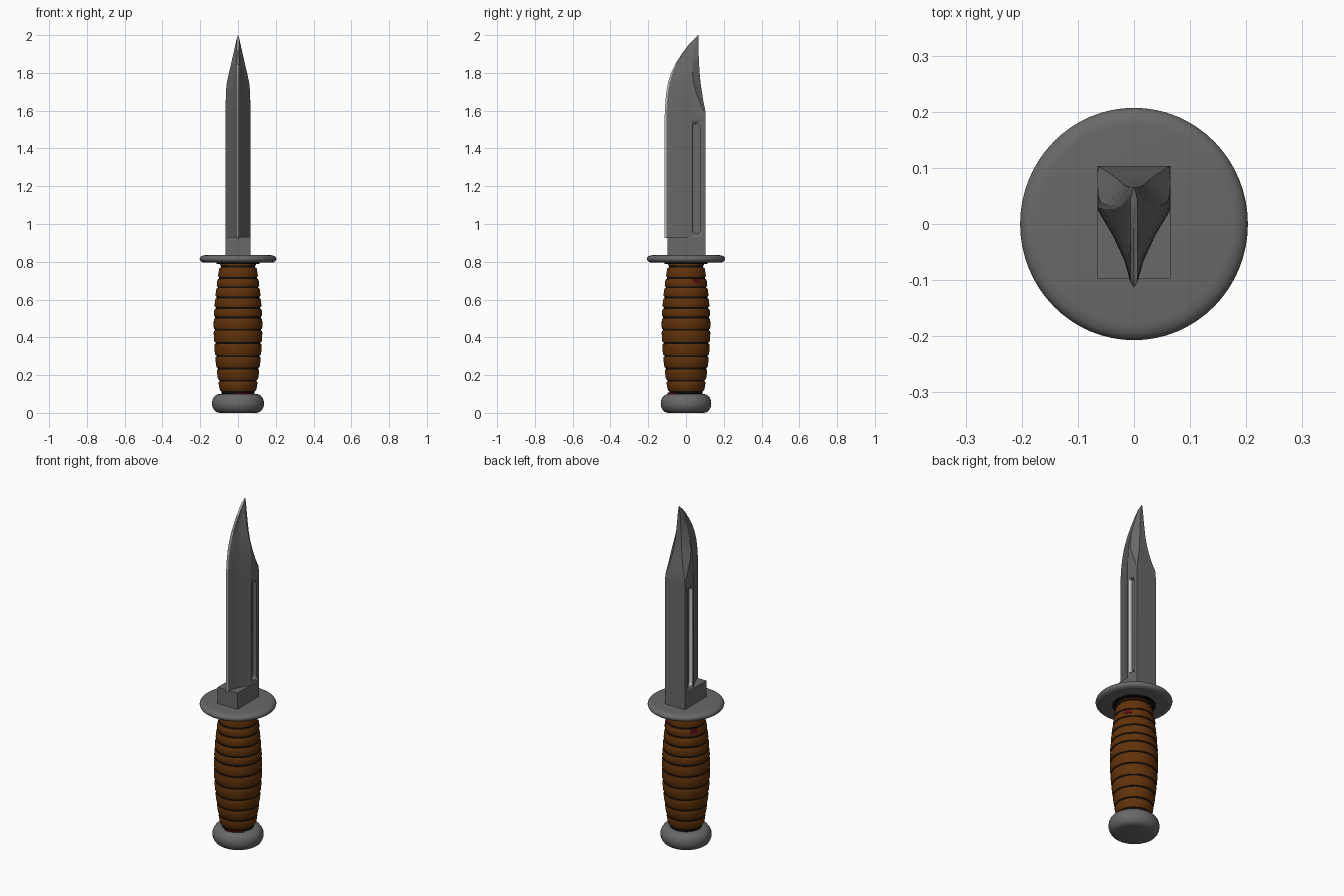
import bpy, bmesh, math

if "Cube" in bpy.data.objects:
    bpy.data.objects.remove(bpy.data.objects["Cube"], do_unlink=True)


def material(name, rgb):
    m = bpy.data.materials.new(name)
    m.use_nodes = True
    m.diffuse_color = (*rgb, 1)
    m.node_tree.nodes["Principled BSDF"].inputs["Base Color"].default_value = (*rgb, 1)
    return m


STEEL = material("grey steel", (0.14, 0.14, 0.14))
BRIGHT = material("bright ground steel", (0.55, 0.55, 0.55))
LEATHER = material("brown leather", (0.12, 0.032, 0.003))
BLACK = material("black spacer", (0.004, 0.004, 0.004))
RED = material("dark red mark", (0.11, 0.004, 0.006))


def finish(name, bm, mats, angle=35):
    bmesh.ops.recalc_face_normals(bm, faces=bm.faces)
    me = bpy.data.meshes.new(name)
    bm.to_mesh(me)
    bm.free()
    ob = bpy.data.objects.new(name, me)
    bpy.context.collection.objects.link(ob)
    for m in mats:
        me.materials.append(m)
    bpy.ops.object.select_all(action="DESELECT")
    ob.select_set(True)
    bpy.context.view_layer.objects.active = ob
    bpy.ops.object.shade_smooth_by_angle(angle=math.radians(angle))
    return ob


def loft(bm, rings):
    """Skin equal closed rings of points, cap both ends, return the side faces."""
    loops = [[bm.verts.new(p) for p in r] for r in rings]
    faces = []
    for a, b in zip(loops, loops[1:]):
        for i in range(len(a)):
            j = (i + 1) % len(a)
            faces.append(bm.faces.new((a[i], a[j], b[j], b[i])))
    bm.faces.new(loops[0])
    bm.faces.new(loops[-1])
    return faces


def lathe(name, profile, mats, n=48, sy=1.0, angle=35):
    bm = bmesh.new()
    turn = [2 * math.pi * i / n for i in range(n)]
    loft(bm, [[(r * math.cos(t), r * sy * math.sin(t), z) for t in turn] for r, z in profile])
    return finish(name, bm, mats, angle)


def rounded(r, z0, z1, bulge, steps=10):
    """Profile with an elliptical outer edge."""
    zc, h = (z0 + z1) / 2, (z1 - z0) / 2
    angles = [math.pi * (k / steps - 0.5) for k in range(steps + 1)]
    return [(r - bulge + bulge * math.cos(a), zc + h * math.sin(a)) for a in angles]


# Pommel, guard and the black spacer under the guard
lathe("pommel", rounded(0.138, 0.0, 0.1, 0.04), [STEEL], sy=0.97, angle=50)
lathe("guard", rounded(0.203, 0.795, 0.835, 0.03), [STEEL], n=64, sy=1.02, angle=50)
lathe("guard_spacer", [(0.115, 0.789), (0.115, 0.798)], [BLACK])


# Handle: barrel of leather washers with black grooves between them
def grip_radius(z):
    u = (z - 0.45) / 0.34
    return 0.129 - 0.034 * abs(u) ** 1.8


grooves = [0.112, 0.17, 0.235, 0.3, 0.37, 0.44, 0.505, 0.555, 0.61, 0.665, 0.715, 0.775]
GAP = 0.005
lathe("grip_core", [(grip_radius(z) - 0.007, z) for z in [0.09] + grooves + [0.79]], [BLACK])
for k, (lo, hi) in enumerate(zip(grooves, grooves[1:] + [0.794])):
    a, b = lo + GAP, hi - GAP
    c = 0.15 * (b - a)
    prof = [(grip_radius(a) - 0.01, a), (grip_radius(a) - 0.003, a), (grip_radius(a + c), a + c),
            (grip_radius((a + b) / 2), (a + b) / 2),
            (grip_radius(b - c), b - c), (grip_radius(b) - 0.003, b), (grip_radius(b) - 0.01, b)]
    lathe(f"leather_washer_{k + 1}", prof, [LEATHER])


# Small red plates that follow the grip
def grip_plate(name, start, end, z0, z1):
    bm = bmesh.new()
    arc = [math.radians(start + (end - start) * k / 6) for k in range(7)]
    rings = []
    for z in (z0, z1):
        outer, inner = grip_radius(z) + 0.003, grip_radius(z) - 0.006
        pts = [(outer, t) for t in arc] + [(inner, t) for t in reversed(arc)]
        rings.append([(r * math.cos(t), r * math.sin(t), z) for r, t in pts])
    loft(bm, rings)
    finish(name, bm, [RED])


grip_plate("left_grip_mark", 22, 44, 0.684, 0.711)
grip_plate("right_grip_mark", 136, 158, 0.684, 0.711)
grip_plate("pommel_joint_mark", -100, -35, 0.099, 0.108)

# Ricasso: square block between guard and ground blade
bm = bmesh.new()
loft(bm, [[(x, y, z) for x, y in ((-0.065, -0.097), (0.065, -0.097), (0.065, 0.103), (-0.065, 0.103))]
          for z in (0.82, 0.93)])
finish("ricasso", bm, [STEEL])

# Blade: z, spine half width, spine y, full half width, clip ridge y, grind shoulder y, edge y
stations = [
    (0.925, 0.065, 0.103, 0.065, 0.095, 0.025, -0.113),
    (1.56, 0.065, 0.103, 0.065, 0.095, 0.025, -0.113),
    (1.60, 0.062, 0.102, 0.065, 0.092, 0.025, -0.112),
    (1.65, 0.046, 0.092, 0.065, 0.072, 0.026, -0.109),
    (1.70, 0.035, 0.084, 0.064, 0.052, 0.028, -0.104),
    (1.75, 0.026, 0.077, 0.059, 0.038, 0.028, -0.095),
    (1.80, 0.020, 0.072, 0.048, 0.034, 0.026, -0.079),
    (1.85, 0.016, 0.069, 0.036, 0.034, 0.027, -0.055),
    (1.90, 0.012, 0.067, 0.025, 0.038, 0.031, -0.023),
    (1.95, 0.008, 0.066, 0.014, 0.048, 0.042, 0.015),
    (1.98, 0.004, 0.066, 0.007, 0.058, 0.054, 0.043),
    (2.00, 0.0008, 0.066, 0.001, 0.065, 0.0645, 0.064),
]
bm = bmesh.new()
rings = []
for z, s, back, w, ridge, shoulder, edge in stations:
    half = [(s, back), (w, ridge), (w, shoulder)]
    for t, f in ((0.33, 0.58), (0.66, 0.26), (0.93, 0.1)):
        half.append((max(w * f, min(0.006, 0.9 * w)), shoulder + (edge - shoulder) * t))
    ring = half + [(0, edge)] + [(-x, y) for x, y in reversed(half)]
    rings.append([(x, y, z) for x, y in ring])
# The bright cutting edge is the pair of strips meeting at the apex
for i, face in enumerate(loft(bm, rings)):
    face.material_index = int(i % len(rings[0]) in (5, 6))
blade = finish("blade", bm, [STEEL, BRIGHT], angle=25)

# Fuller: long round-ended groove cut in both flats, bright on its front wall
for side, label in ((1, "left"), (-1, "right")):
    bm = bmesh.new()
    r, n = 0.021, 12
    outline = [(0.056 + r * math.cos(math.pi * k / n), 1.51 + r * math.sin(math.pi * k / n))
               for k in range(n + 1)]
    outline += [(0.112 - y, 2.48 - z) for y, z in outline]
    walls = loft(bm, [[(side * x, y, z) for y, z in outline] for x in (0.045, 0.1)])
    for face in walls:
        face.material_index = int(face.calc_center_median().y < 0.04)
    cutter = finish(f"{label}_fuller_cutter", bm, [STEEL, BRIGHT])
    cutter.hide_render = True
    mod = blade.modifiers.new(f"{label}_fuller", "BOOLEAN")
    mod.operation = "DIFFERENCE"
    mod.solver = "EXACT"
    mod.object = cutter
    bpy.context.view_layer.objects.active = blade
    bpy.ops.object.modifier_apply(modifier=mod.name)
    bpy.data.objects.remove(cutter, do_unlink=True)
